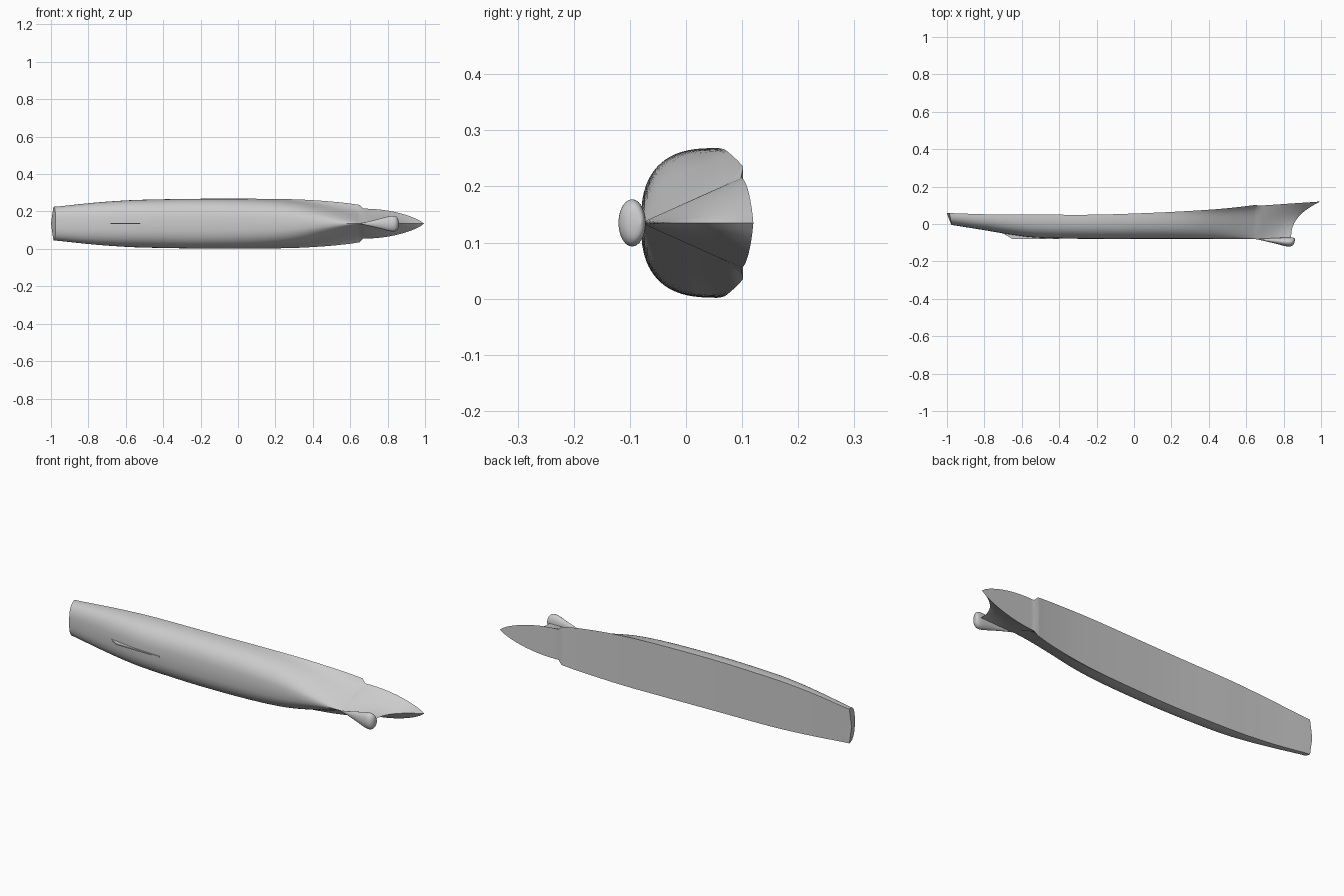
import bpy
import bmesh
import math

if "Cube" in bpy.data.objects:
    bpy.data.objects.remove(bpy.data.objects["Cube"], do_unlink=True)

MID = 0.135      # height of the centreline plane (the hull lies on its side)
LEVELS = 20      # points from keel to deck edge

grey = bpy.data.materials.new("hull grey")
grey.use_nodes = True
grey.diffuse_color = (0.6, 0.6, 0.6, 1)
grey.node_tree.nodes["Principled BSDF"].inputs["Base Color"].default_value = (0.6, 0.6, 0.6, 1)


def finish(bm, name, angle=35):
    bmesh.ops.remove_doubles(bm, verts=bm.verts, dist=0.00005)
    bmesh.ops.recalc_face_normals(bm, faces=bm.faces)
    mesh = bpy.data.meshes.new(name)
    bm.to_mesh(mesh)
    bm.free()
    mesh.materials.append(grey)
    obj = bpy.data.objects.new(name, mesh)
    bpy.context.collection.objects.link(obj)
    bpy.ops.object.select_all(action="DESELECT")
    obj.select_set(True)
    bpy.context.view_layer.objects.active = obj
    bpy.ops.object.shade_smooth_by_angle(angle=math.radians(angle))
    return obj


def spline(rows, steps):
    """Smooth rows of numbers with a Catmull-Rom curve."""
    out = []
    for i in range(len(rows) - 1):
        a, b, c, d = (rows[max(0, min(len(rows) - 1, i + j))] for j in (-1, 0, 1, 2))
        for s in range(steps):
            t = s / steps
            out.append([q + 0.5 * t * (r - p + t * (2 * p - 5 * q + 4 * r - e
                        + t * (3 * (q - r) + e - p)))
                        for p, q, r, e in zip(a, b, c, d)])
    return out + [list(rows[-1])]


def skin(bm, rings, closed=False):
    for a, b in zip(rings, rings[1:]):
        n = len(a)
        for i in range(n if closed else n - 1):
            j = (i + 1) % n
            bm.faces.new((a[i], a[j], b[j], b[i]))


# Main hull stations: x, keel y, deck y, half beam, fullness
stations = [
    (-0.975, -0.005, 0.058, 0.09, 1),
    (-0.8, -0.033, 0.052, 0.109, 1),
    (-0.65, -0.058, 0.05, 0.121, 1),
    (-0.5, -0.074, 0.05, 0.128, 1),
    (-0.2, -0.08, 0.05, 0.133, 1),
    (0.1, -0.08, 0.06, 0.133, 0.95),
    (0.3, -0.08, 0.07, 0.13, 0.8),
    (0.45, -0.08, 0.08, 0.122, 0.5),
    (0.57, -0.08, 0.092, 0.111, 0.22),
    (0.65, -0.08, 0.102, 0.1, 0),
]
sections = []    # each section is a list of (x, y, half width)
for n, (x, keel, deck, beam, full) in enumerate(spline(stations, 6)):
    section = []
    for i in range(LEVELS + 1):
        t = (i / LEVELS) ** 1.4
        rounded = (1 - (1 - t) ** 2.6) ** (1 / 2.6)
        flared = 0.75 * t + 0.25 * t ** 8
        width = beam * (full * rounded + (1 - full) * flared)
        rake = 0.012 * t if n == 0 else 0
        section.append((x - rake, keel + (deck - keel) * t, width))
    sections.append(section)

# Narrower bow, swept forward to a raked stem
for n in range(17):
    u = n / 16
    section = []
    for i in range(LEVELS + 1):
        t = (i / LEVELS) ** 1.4
        stem = 0.84 + 0.155 * t ** 2.6
        y = -0.08 + (0.178 + 0.022 * u) * t
        width = 0.08 * max(0, 1 - u * u) ** 0.8 * t ** (1 + 0.5 * u)
        section.append((0.67 + u * (stem - 0.67), y, width))
    sections.append(section)

# Shell, deck and transom in one closed hull
bm = bmesh.new()
sides = []
for sign in (1, -1):
    rings = [[bm.verts.new((x, y, MID + sign * w)) for x, y, w in s] for s in sections]
    skin(bm, rings)
    centre = [bm.verts.new((s[-1][0] - (0.013 if n == 0 else 0), s[-1][1], MID))
              for n, s in enumerate(sections)]
    skin(bm, [[r[-1], c] for r, c in zip(rings, centre)])
    transom = [bm.verts.new((x - 0.013 * i / LEVELS, y, MID))
               for i, (x, y, w) in enumerate(sections[0])]
    skin(bm, [[v, c] for v, c in zip(rings[0], transom)])
bmesh.ops.dissolve_degenerate(bm, dist=0.00005, edges=bm.edges)
finish(bm, "hull")

# Teardrop dome under the bow: x, half width
outline = [(0.65, 0.001), (0.7, 0.012), (0.76, 0.027), (0.81, 0.04),
           (0.838, 0.041), (0.855, 0.028), (0.861, 0.001)]
bm = bmesh.new()
rings = []
for x, r in spline(outline, 4):
    ring = []
    for k in range(24):
        a = math.tau * k / 24
        ring.append(bm.verts.new((x, -0.08 - 0.38 * r + 0.58 * r * math.cos(a),
                                  MID + r * math.sin(a))))
    rings.append(ring)
skin(bm, rings, closed=True)
bm.faces.new(rings[0])
bm.faces.new(rings[-1])
finish(bm, "bow_dome", 60)

# Thin skeg along the after keel
bm = bmesh.new()
side = [(-0.71, -0.045), (-0.65, -0.08), (-0.4, -0.081), (-0.4, -0.06)]
left, right = ([bm.verts.new((x, y, MID + s * 0.003)) for x, y in side] for s in (1, -1))
skin(bm, [left, right], closed=True)
bm.faces.new(left)
bm.faces.new(right)
finish(bm, "skeg")
